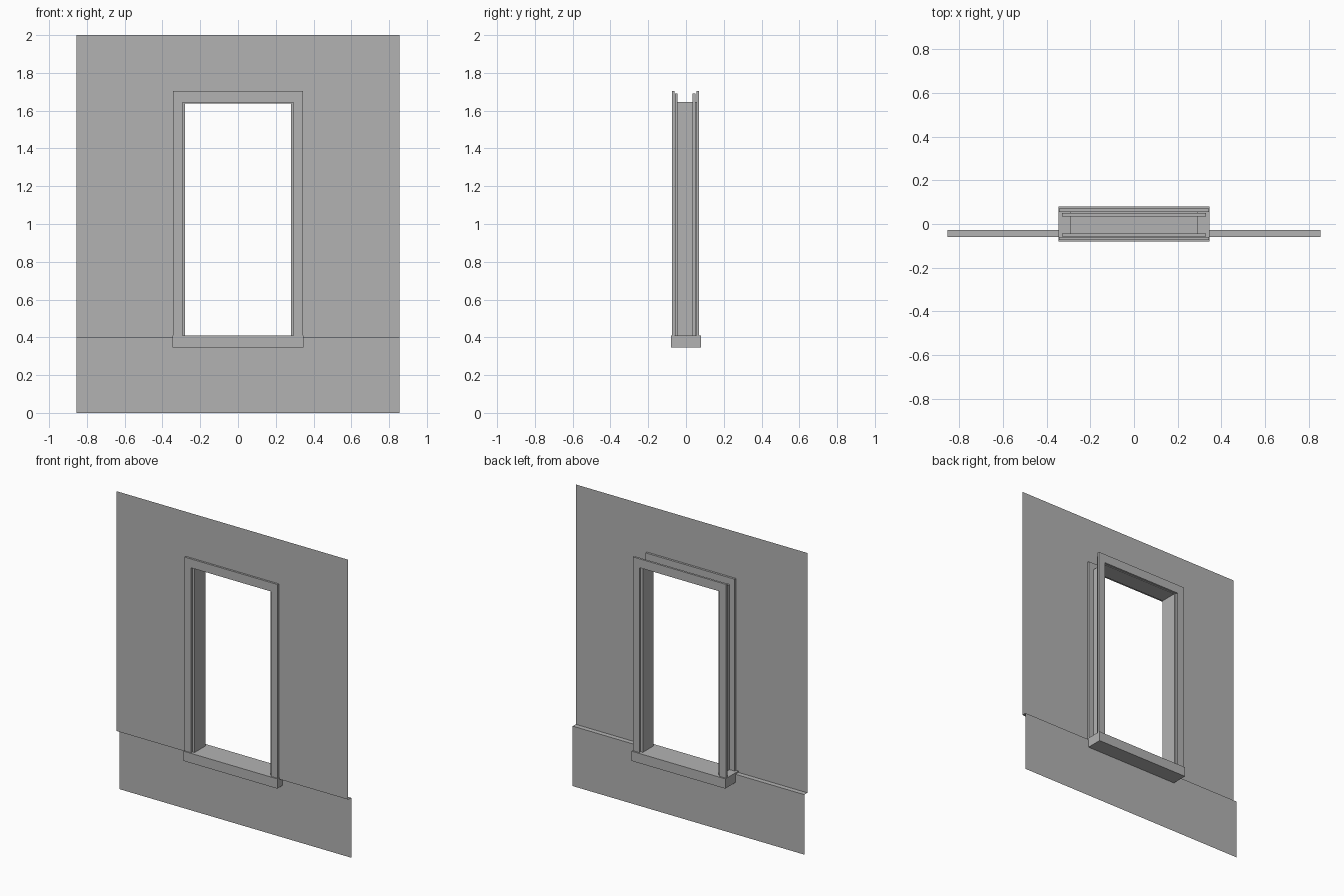
import bpy, bmesh

cube = bpy.data.objects.get("Cube")
if cube:
    bpy.data.objects.remove(cube, do_unlink=True)

grey = bpy.data.materials.new("plain_grey")
grey.use_nodes = True
colour = (0.45, 0.45, 0.45, 1)
grey.diffuse_color = colour
grey.node_tree.nodes["Principled BSDF"].inputs["Base Color"].default_value = colour

SILL_TOP = 0.41
SILL_BOTTOM = 0.345
LEDGE_Z = 0.4
WALL_HALF = 0.855
UPPER_Y, LOWER_Y = -0.059, -0.027


def finish(name, bm):
    bmesh.ops.recalc_face_normals(bm, faces=bm.faces)
    mesh = bpy.data.meshes.new(name)
    bm.to_mesh(mesh)
    bm.free()
    mesh.materials.append(grey)
    obj = bpy.data.objects.new(name, mesh)
    bpy.context.collection.objects.link(obj)
    return obj


def arch(half_out, top_out, half_in, top_in, bottom):
    """Outline of a three-sided surround, open at the bottom."""
    return [(-half_out, bottom), (-half_in, bottom), (-half_in, top_in), (half_in, top_in),
            (half_in, bottom), (half_out, bottom), (half_out, top_out), (-half_out, top_out)]


def panel(name, outline, y, depth=0):
    """An x-z outline at y, extruded backwards if it has depth."""
    bm = bmesh.new()
    face = bm.faces.new([bm.verts.new((x, y, z)) for x, z in outline])
    if depth:
        result = bmesh.ops.extrude_face_region(bm, geom=[face], use_keep_orig=True)
        verts = [v for v in result["geom"] if isinstance(v, bmesh.types.BMVert)]
        bmesh.ops.translate(bm, verts=verts, vec=(0, depth, 0))
    return finish(name, bm)


def rectangle(half, bottom, top):
    return [(-half, bottom), (half, bottom), (half, top), (-half, top)]


# Thin wall sheets, with the upper one around the opening
panel("upper_wall", arch(WALL_HALF, 2, 0.295, 1.645, LEDGE_Z), UPPER_Y)
panel("lower_wall", rectangle(WALL_HALF, 0, LEDGE_Z), LOWER_Y)

# Ledge joining the two sheets
bm = bmesh.new()
bm.faces.new([bm.verts.new((x, y, LEDGE_Z)) for x, y in
              [(-WALL_HALF, UPPER_Y), (WALL_HALF, UPPER_Y),
               (WALL_HALF, LOWER_Y), (-WALL_HALF, LOWER_Y)]])
finish("wall_ledge", bm)

# Sill and jamb lining
panel("sill", rectangle(0.346, SILL_BOTTOM, SILL_TOP), -0.08, 0.16)
panel("jamb_lining", arch(0.291, 1.645, 0.28, 1.639, SILL_TOP), -0.058, 0.114)

# Outer casings and the narrower strips behind them
casing = arch(0.344, 1.703, 0.295, 1.644, SILL_TOP)
strip = arch(0.329, 1.69, 0.29, 1.644, SILL_TOP)
panel("front_casing", casing, -0.073, 0.013)
panel("front_strip", strip, -0.058, 0.014)
panel("back_strip", strip, 0.035, 0.015)
panel("back_casing", casing, 0.056, 0.014)
